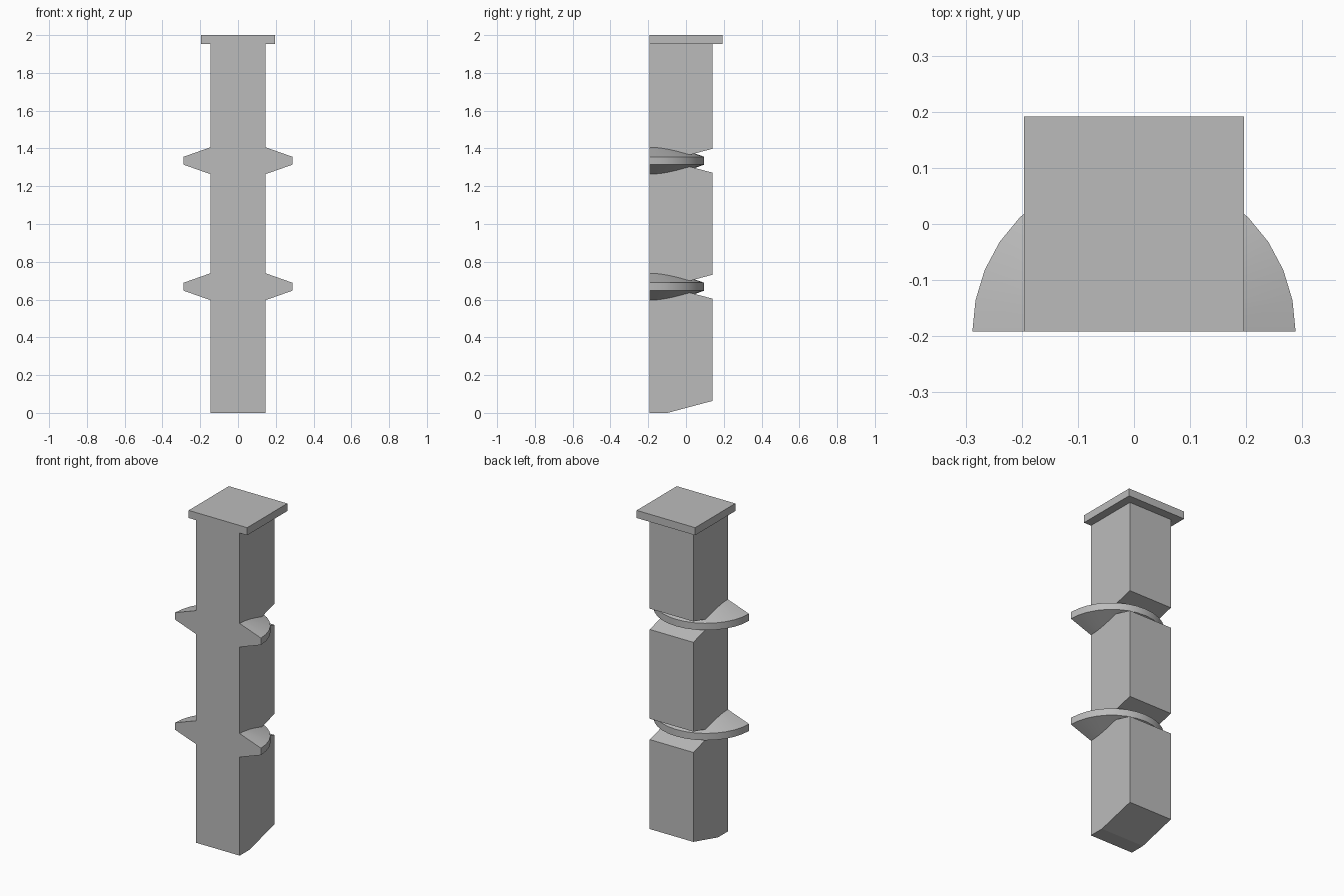
import bpy, bmesh, math
from mathutils import Vector, Matrix

if "Cube" in bpy.data.objects:
    bpy.data.objects.remove(bpy.data.objects["Cube"])

FRONT = -0.192            # flat front plane of the half-column
RINGS = (0.668, 1.335)    # heights of the two flared collars

stone = bpy.data.materials.new("plain grey")
stone.diffuse_color = (0.5, 0.5, 0.5, 1)
stone.use_nodes = True
stone.node_tree.nodes["Principled BSDF"].inputs["Base Color"].default_value = stone.diffuse_color


def make(name, bm):
    bmesh.ops.recalc_face_normals(bm, faces=bm.faces)
    me = bpy.data.meshes.new(name)
    bm.to_mesh(me)
    bm.free()
    me.materials.append(stone)
    ob = bpy.data.objects.new(name, me)
    bpy.context.collection.objects.link(ob)
    return ob


def prism(name, profile, half):
    """Extrude a (y, z) outline along x."""
    bm = bmesh.new()
    f = bm.faces.new([bm.verts.new((-half, y, z)) for y, z in profile])
    ext = bmesh.ops.extrude_face_region(bm, geom=[f])
    bmesh.ops.translate(bm, vec=(2 * half, 0, 0),
                        verts=[v for v in ext["geom"] if isinstance(v, bmesh.types.BMVert)])
    return make(name, bm)


def collar(name, z):
    """Double cone with a thin upright rim, centred on the front plane."""
    bm = bmesh.new()
    n, loops = 32, []
    for r, h in ((0.1, -0.0874), (0.288, -0.021), (0.288, 0.021), (0.1, 0.0874)):
        loops.append([bm.verts.new((r * math.cos(2 * math.pi * i / n),
                                    FRONT + r * math.sin(2 * math.pi * i / n), z + h))
                      for i in range(n)])
    for a, b in zip(loops, loops[1:]):
        for i in range(n):
            j = (i + 1) % n
            bm.faces.new((a[i], a[j], b[j], b[i]))
    bm.faces.new(loops[0])
    bm.faces.new(loops[-1])
    return make(name, bm)


# Post: side outline with V notches at the collars and a chamfered foot
back, apex, rise, deep = 0.139, -0.098, 0.063, -0.6
outline = [(deep, 0), (apex, 0), (back, rise)]
for z in RINGS:
    outline += [(back, z - rise), (apex, z), (back, z + rise)]
outline += [(back, 1.98), (deep, 1.98)]
post = prism("notched_post", outline, 0.146)

# Collars and square cap
parts = [collar("lower_collar", RINGS[0]), collar("upper_collar", RINGS[1]),
         prism("square_cap", [(deep - 0.05, 1.954), (0.192, 1.954),
                              (0.192, 2.0), (deep - 0.05, 2.0)], 0.196)]

# Join everything into one solid
for p in parts:
    m = post.modifiers.new("join", 'BOOLEAN')
    m.operation, m.solver, m.object = 'UNION', 'EXACT', p
bpy.context.view_layer.update()
dg = bpy.context.evaluated_depsgraph_get()
bm = bmesh.new()
bm.from_mesh(post.evaluated_get(dg).to_mesh())
post.modifiers.clear()
for p in parts:
    bpy.data.objects.remove(p)

# Slice flat at the front and close the cut
res = bmesh.ops.bisect_plane(bm, geom=bm.verts[:] + bm.edges[:] + bm.faces[:], dist=1e-5,
                             plane_co=(0, FRONT, 0), plane_no=(0, -1, 0), clear_outer=True)
rim = [e for e in bm.edges if e.is_boundary]
bmesh.ops.holes_fill(bm, edges=rim, sides=0)
bmesh.ops.recalc_face_normals(bm, faces=bm.faces)
for f in bm.faces:
    f.material_index = 0
bm.to_mesh(post.data)
bm.free()
post.name = "half_column"

# Smooth only the round collar surfaces
bpy.context.view_layer.objects.active = post
post.select_set(True)
bpy.ops.object.shade_smooth_by_angle(angle=math.radians(12))
